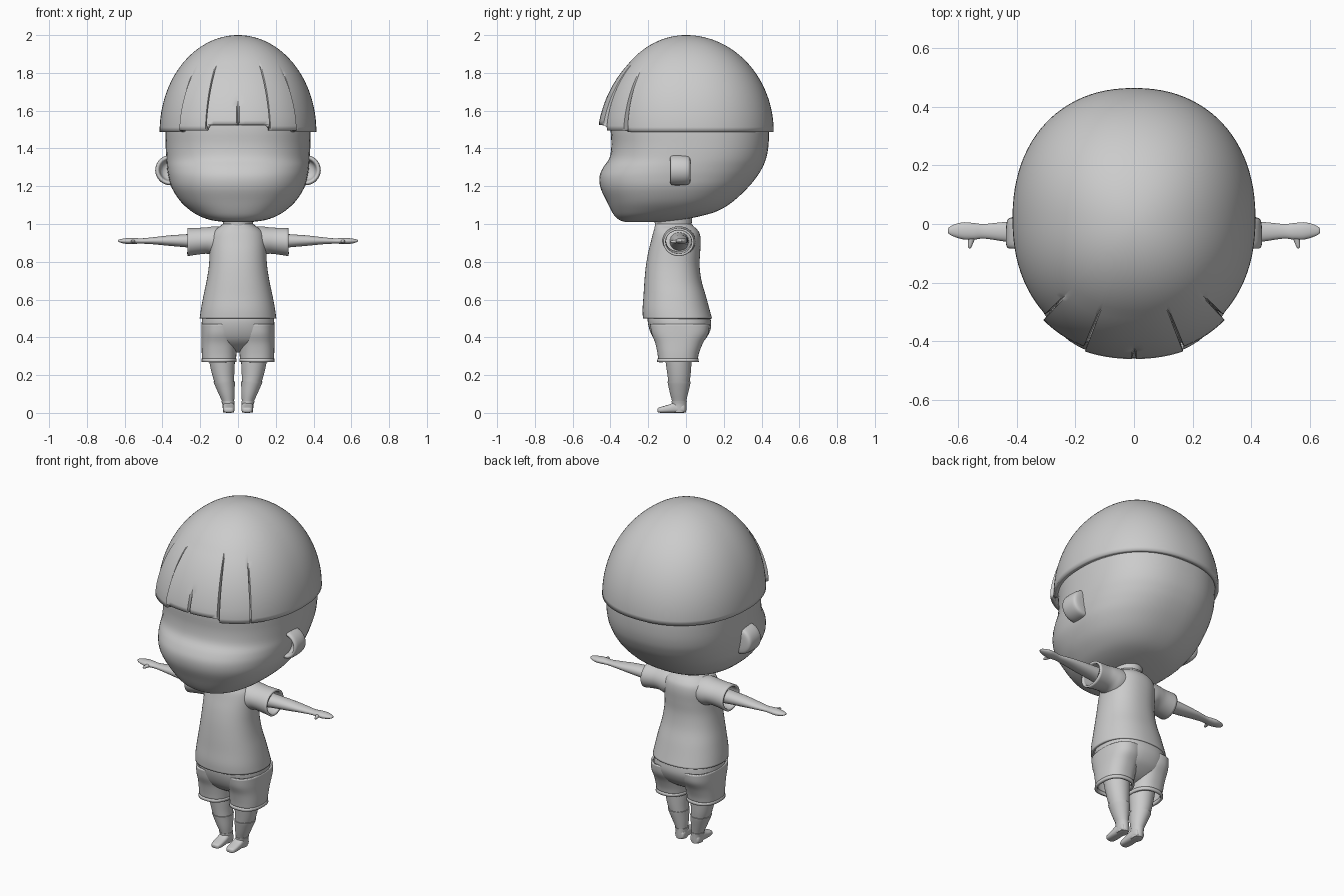
import bpy, bmesh, math
from math import sin, cos, pi


def finish(name, bm, mirror=False, thick=0, angle=40):
    bmesh.ops.recalc_face_normals(bm, faces=bm.faces)
    me = bpy.data.meshes.new(name)
    bm.to_mesh(me)
    bm.free()
    me.polygons.foreach_set("use_smooth", [True] * len(me.polygons))
    me.set_sharp_from_angle(angle=math.radians(angle))
    ob = bpy.data.objects.new(name, me)
    bpy.context.collection.objects.link(ob)
    if thick:
        m = ob.modifiers.new("thickness", 'SOLIDIFY')
        m.thickness, m.offset = thick, -1
    if mirror:
        ob.modifiers.new("mirror", 'MIRROR').use_clip = False
    return ob


def skin(rows, cap0=True, cap1=True):
    """Bridge closed rows of points into a surface."""
    bm = bmesh.new()
    vs = [[bm.verts.new(p) for p in r] for r in rows]
    n = len(vs[0])
    for a, b in zip(vs, vs[1:]):
        for i in range(n):
            j = (i + 1) % n
            bm.faces.new((a[i], a[j], b[j], b[i]))
    if cap0:
        bm.faces.new(vs[0])
    if cap1:
        bm.faces.new(vs[-1])
    return bm


def power(v, e):
    return math.copysign(abs(v) ** (2 / e), v)


def loft(name, axis, rings, e=2.0, n=48, sub=4, caps=(True, True), **kw):
    """Superellipse rings (t, a0, a1, b0, b1) along an axis, smoothly interpolated."""
    fine = []
    for i in range(len(rings) - 1):
        p = [rings[max(0, min(len(rings) - 1, i + k))] for k in (-1, 0, 1, 2)]
        for s in range(sub):
            u = s / sub
            fine.append([0.5 * (2 * b + (c - a) * u + (2 * a - 5 * b + 4 * c - d) * u * u
                                + (3 * b - a - 3 * c + d) * u ** 3) for a, b, c, d in zip(*p)])
    fine.append(rings[-1])
    rows = []
    for t, a0, a1, b0, b1 in fine:
        row = []
        for i in range(n):
            w = 2 * pi * i / n
            a = (a0 + a1) / 2 + (a1 - a0) / 2 * power(cos(w), e)
            b = (b0 + b1) / 2 + (b1 - b0) / 2 * power(sin(w), e)
            row.append({'x': (t, a, b), 'y': (a, t, b), 'z': (a, b, t)}[axis])
        rows.append(row)
    return finish(name, skin(rows, *caps), **kw)


def sym(rows):
    return [(z, -w, w, f, b) for z, w, f, b in rows]


# Head: z, half width, front y, back y
loft("head", 'z', sym([
    (1.01, .07, -.32, -.12), (1.02, .14, -.35, -.04), (1.04, .20, -.375, .07), (1.07, .25, -.395, .17),
    (1.12, .305, -.42, .25), (1.19, .35, -.452, .325), (1.25, .368, -.458, .375), (1.30, .376, -.438, .405),
    (1.35, .38, -.405, .425), (1.42, .383, -.395, .437), (1.52, .383, -.398, .437), (1.65, .365, -.375, .415),
    (1.78, .30, -.295, .34), (1.88, .21, -.20, .24), (1.95, .08, -.08, .10)]), e=2.35, n=64)

# Hair: domed shell whose fringe is split into locks
E = 2.2
slits = [(-.30, 1.80), (-.16, 1.85), (0, 1.67), (.16, 1.85), (.30, 1.80)]
slit_angles = [(math.asin((abs(x) / .415) ** (E / 2)) * (1 if x >= 0 else -1), top) for x, top in slits]
angles = [-pi + 2 * pi * i / 96 for i in range(96)]
angles = [a for a in angles if all(abs(a - s) > .025 for s, _ in slit_angles)]
angles = sorted(angles + [s + d for s, _ in slit_angles for d in (-.012, 0, .012)])
inner, outer = slit_angles[3][0], slit_angles[4][0]
rows = []
for k in range(33):
    row = []
    for a in angles:
        band = 0 if abs(a) < inner else 1 if abs(a) < outer else 2
        low = (1.525, 1.495, 1.488)[band]
        v = .995 * k / 32
        z = low + (2.0 - low) * sin(v * pi / 2)
        h = (z - 1.488) / .512
        r = math.sqrt(max(0, 1 - h * h))
        fade = max(0, min(1, (1.84 - z) / .3))
        push = (.033, .018, 0)[band] * fade
        for s, top in slit_angles:
            if abs(a - s) < 1e-6 and z < top:
                push -= .022 * min(1, (top - z) / .12)
        row.append((power(sin(a), E) * (.415 * r + push),
                    .0175 * r - power(cos(a), E) * (.447 * r + push), z))
    rows.append(row)
finish("hair", skin(rows, False, True), thick=.025, angle=35)

# Ears: forward-facing cups revolved around y
cup = [(.025, .04), (.02, .068), (.0, .078), (-.06, .08), (-.08, .075), (-.083, .066),
       (-.075, .058), (-.045, .05), (-.03, .03), (-.028, .004)]
loft("ear", 'y', [(y, .358 - r, .358 + r, 1.285 - r, 1.285 + r) for y, r in cup],
     n=32, sub=3, mirror=True)

# Neck
loft("neck", 'z', sym([(.93, .08, -.155, .025), (1.0, .08, -.165, .03), (1.06, .085, -.17, .035)]), n=32)

# Shirt body with its open hem
loft("shirt", 'z', sym([
    (.50, .203, -.228, .138), (.55, .196, -.23, .124), (.62, .183, -.225, .105), (.70, .166, -.22, .082),
    (.78, .154, -.212, .072), (.85, .15, -.20, .075), (.91, .148, -.185, .078), (.95, .138, -.175, .072),
    (.975, .115, -.168, .055), (.988, .095, -.165, .04), (1.0, .083, -.16, .032)]),
    e=2.25, caps=(False, False), thick=.012)

# Short sleeves with open ends: x, y range, z range
loft("sleeve", 'x', [
    (.07, -.125, .05, .84, .985), (.12, -.125, .05, .83, .988), (.16, -.12, .045, .842, .983),
    (.20, -.117, .04, .84, .98), (.267, -.12, .043, .83, .978)],
    n=40, caps=(False, False), thick=.012, mirror=True)

# Arms running into flat hands
loft("arm", 'x', [
    (.15, -.085, .015, .86, .955), (.27, -.077, .012, .876, .946), (.36, -.07, .01, .884, .94),
    (.44, -.06, .007, .892, .931), (.51, -.05, .0, .896, .924), (.545, -.053, .003, .895, .926),
    (.58, -.053, .006, .894, .926), (.61, -.045, .0, .898, .922), (.63, -.036, -.01, .904, .918),
    (.636, -.028, -.018, .908, .914)], e=2.1, n=32, mirror=True)
loft("thumb", 'y', [
    (-.03, .535, .565, .899, .921), (-.06, .547, .567, .898, .916), (-.078, .555, .567, .9, .912),
    (-.083, .559, .564, .904, .908)], n=16, mirror=True)

# Shorts: seat plus two open legs
loft("shorts_seat", 'z', sym([
    (.53, .18, -.19, .12), (.50, .19, -.203, .13), (.45, .193, -.196, .132), (.40, .19, -.175, .11),
    (.365, .165, -.145, .075), (.335, .10, -.10, .03), (.32, .04, -.06, -.01)]), e=2.3)
loft("shorts_leg", 'z', [
    (.47, .0, .194, -.19, .125), (.42, .002, .194, -.182, .118), (.37, .005, .193, -.163, .09),
    (.32, .008, .192, -.152, .07), (.285, .01, .19, -.147, .062)],
    e=2.4, caps=(False, False), thick=.01, mirror=True)
loft("shorts_cuff", 'z', [
    (.287, .008, .192, -.151, .066), (.27, .008, .193, -.154, .068)],
    e=2.4, sub=2, caps=(False, False), thick=.014, mirror=True)

# Legs, socks and shoe tops
loft("leg", 'z', [
    (.36, .02, .165, -.12, .04), (.27, .017, .152, -.108, .03), (.20, .02, .136, -.098, .024),
    (.155, .02, .122, -.092, .018)], n=32, mirror=True)
loft("sock", 'z', [
    (.166, .016, .13, -.098, .025), (.15, .017, .124, -.095, .022), (.10, .018, .102, -.084, .01),
    (.055, .021, .082, -.072, .0), (.03, .022, .078, -.07, -.002)], n=32, mirror=True)
loft("shoe_top", 'z', [
    (.062, .018, .088, -.076, .004), (.045, .019, .083, -.075, .003), (.02, .019, .08, -.075, .002),
    (.002, .022, .078, -.07, .0)], n=32, mirror=True)

# Feet pointing forward
loft("foot", 'y', [
    (-.004, .028, .07, .004, .04), (-.015, .02, .079, .0, .05), (-.06, .018, .08, .0, .055),
    (-.09, .018, .08, .0, .044), (-.125, .019, .078, .0, .034), (-.145, .025, .072, .002, .028),
    (-.151, .036, .06, .008, .022)], e=2.8, n=32, mirror=True)
